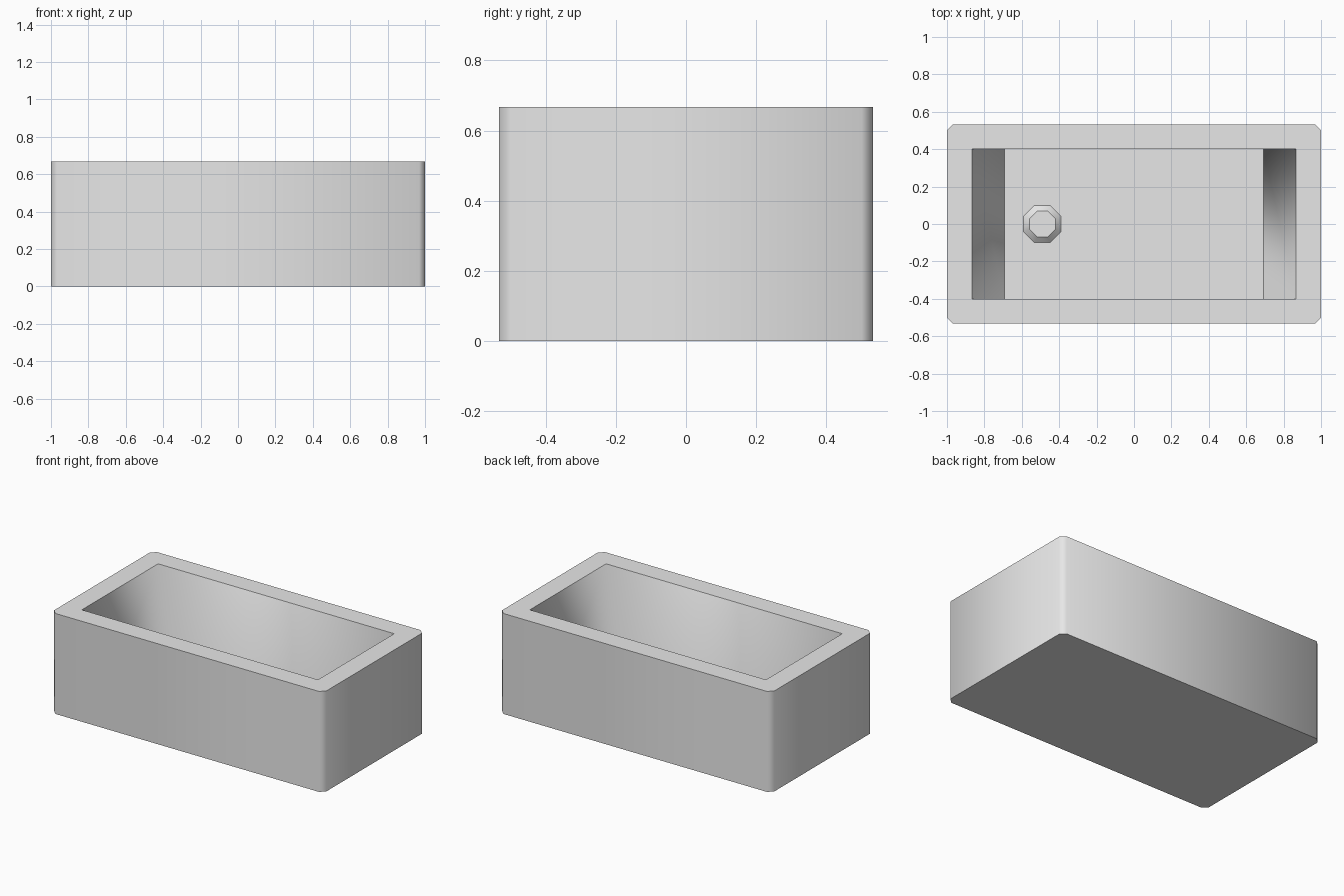
import bpy
import bmesh
import math

cube = bpy.data.objects.get("Cube")
if cube:
    bpy.data.objects.remove(cube, do_unlink=True)

LENGTH, WIDTH, HEIGHT = 1.0, 0.533, 0.667   # half length, half width, full height
CHAMFER = 0.032
OPENING_X, FLOOR_X, BASIN_Y = 0.867, 0.692, 0.4
FLOOR_Z = 0.133
CORNERS = [(1, -1), (1, 1), (-1, 1), (-1, -1)]

grey = bpy.data.materials.new("light grey")
grey.use_nodes = True
grey.diffuse_color = (0.8, 0.8, 0.8, 1)
grey.node_tree.nodes["Principled BSDF"].inputs["Base Color"].default_value = grey.diffuse_color


def finish(bm, name):
    """Smooth the walls, but keep every edge of a level face sharp."""
    bm.normal_update()
    for face in bm.faces:
        face.smooth = True
    for edge in bm.edges:
        levels = [abs(f.normal.z) > 0.99 for f in edge.link_faces]
        edge.smooth = not (any(levels) and not all(levels))
    mesh = bpy.data.meshes.new(name)
    bm.to_mesh(mesh)
    bm.free()
    mesh.materials.append(grey)
    obj = bpy.data.objects.new(name, mesh)
    bpy.context.collection.objects.link(obj)
    return obj


def outer_loop(bm, z):
    """Rectangle with cut corners, counter-clockwise."""
    loop = []
    for sx, sy in CORNERS:
        pair = [(sx * LENGTH, sy * (WIDTH - CHAMFER)), (sx * (LENGTH - CHAMFER), sy * WIDTH)]
        if sx * sy < 0:
            pair.reverse()
        loop += [bm.verts.new((x, y, z)) for x, y in pair]
    return loop


def inner_loop(bm, half_x, z):
    return [bm.verts.new((sx * half_x, sy * BASIN_Y, z)) for sx, sy in CORNERS]


def walls(bm, low, high):
    n = len(low)
    for i in range(n):
        j = (i + 1) % n
        bm.faces.new((low[i], low[j], high[j], high[i]))


# Tub: outer shell, rim, basin with sloping ends
bm = bmesh.new()
base, top = outer_loop(bm, 0), outer_loop(bm, HEIGHT)
opening, floor = inner_loop(bm, OPENING_X, HEIGHT), inner_loop(bm, FLOOR_X, FLOOR_Z)
walls(bm, base, top)
walls(bm, opening, floor)
bm.faces.new(base[::-1])
bm.faces.new(floor)
for i in range(4):
    j = (i + 1) % 4
    bm.faces.new((top[2 * i], top[2 * i + 1], opening[i]))
    bm.faces.new((top[2 * i + 1], top[2 * j], opening[j], opening[i]))
finish(bm, "tub")

# Drain: low eight-sided plug on the basin floor
bm = bmesh.new()
bmesh.ops.create_cone(bm, cap_ends=True, segments=8, radius1=0.108, radius2=0.075, depth=0.03)
for v in bm.verts:
    v.co.z += 0.015
rotation = math.pi / 8
offset = min(abs(math.atan2(v.co.y, v.co.x)) for v in bm.verts)
turn = rotation - offset
for v in bm.verts:
    x, y = v.co.x, v.co.y
    v.co.x = x * math.cos(turn) - y * math.sin(turn)
    v.co.y = x * math.sin(turn) + y * math.cos(turn)
drain = finish(bm, "drain")
drain.location = (-0.49, 0, FLOOR_Z)
